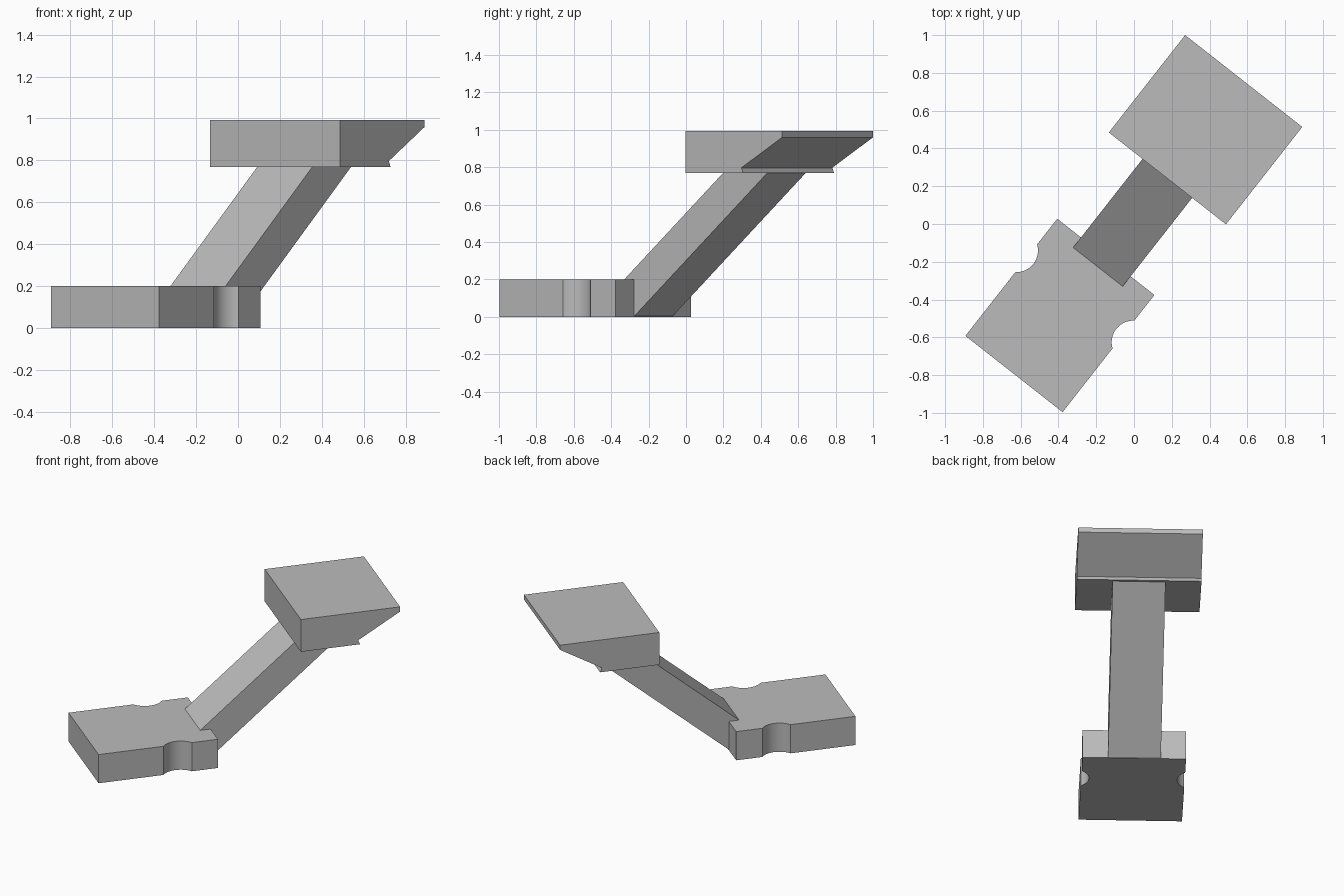
import bpy, bmesh, math
from mathutils import Matrix, Vector

cube = bpy.data.objects.get("Cube")
if cube:
    bpy.data.objects.remove(cube, do_unlink=True)

grey = bpy.data.materials.new("plain grey")
grey.use_nodes = True
color = (0.5, 0.5, 0.5, 1)
grey.diffuse_color = color
grey.node_tree.nodes["Principled BSDF"].inputs["Base Color"].default_value = color

# The long axis of the model is turned away from the front
TURN = Matrix.Rotation(math.radians(-38.1), 4, "Z") @ Matrix.Translation((-0.01, 0, 0))


def extrude(name, points, offset):
    """Extrude a closed outline by a vector and turn it into place."""
    bm = bmesh.new()
    face = bm.faces.new([bm.verts.new(p) for p in points])
    result = bmesh.ops.extrude_face_region(bm, geom=[face])
    verts = [g for g in result["geom"] if isinstance(g, bmesh.types.BMVert)]
    bmesh.ops.translate(bm, verts=verts, vec=Vector(offset))
    bmesh.ops.recalc_face_normals(bm, faces=bm.faces)
    bm.transform(TURN)
    mesh = bpy.data.meshes.new(name)
    bm.to_mesh(mesh)
    bm.free()
    mesh.materials.append(grey)
    obj = bpy.data.objects.new(name, mesh)
    bpy.context.collection.objects.link(obj)
    return obj


def side_profile(name, profile, half_width):
    """Extrude a (length, height) profile across the width."""
    return extrude(name, [(-half_width, y, z) for y, z in profile], (2 * half_width, 0, 0))


# Base block with a round notch in each long side
HALF, NOTCH_Y, NOTCH_X, RADIUS = 0.327, -0.495, 0.394, 0.115
spread = math.acos((NOTCH_X - HALF) / RADIUS)
steps = 16
right_side = [(HALF, -1.017)]
for i in range(steps + 1):
    a = math.pi + spread - 2 * spread * i / steps
    right_side.append((NOTCH_X + RADIUS * math.cos(a), NOTCH_Y + RADIUS * math.sin(a)))
right_side.append((HALF, -0.229))
outline = right_side + [(-x, y) for x, y in reversed(right_side)]
base = extrude("base", [(x, y, 0) for x, y in outline], (0, 0, 0.2))

# Leaning arm, sunk into the base and meeting the head
LEAN, FOOT, TOP = 1.18, 0.002, 0.773
arm = side_profile("arm", [
    (-0.533 + LEAN * FOOT, FOOT), (-0.233 + LEAN * FOOT, FOOT),
    (-0.233 + LEAN * TOP, TOP), (-0.533 + LEAN * TOP, TOP)], 0.167)

# Head with a sloped underside and a small lip
head = side_profile("head", [
    (0.299, 0.768), (0.69, 0.768), (0.677, 0.797),
    (0.954, 0.96), (0.954, 0.993), (0.299, 0.993)], 0.394)

# Smooth the round notches only
bpy.ops.object.select_all(action="DESELECT")
base.select_set(True)
bpy.context.view_layer.objects.active = base
bpy.ops.object.shade_smooth_by_angle(angle=math.radians(30))
